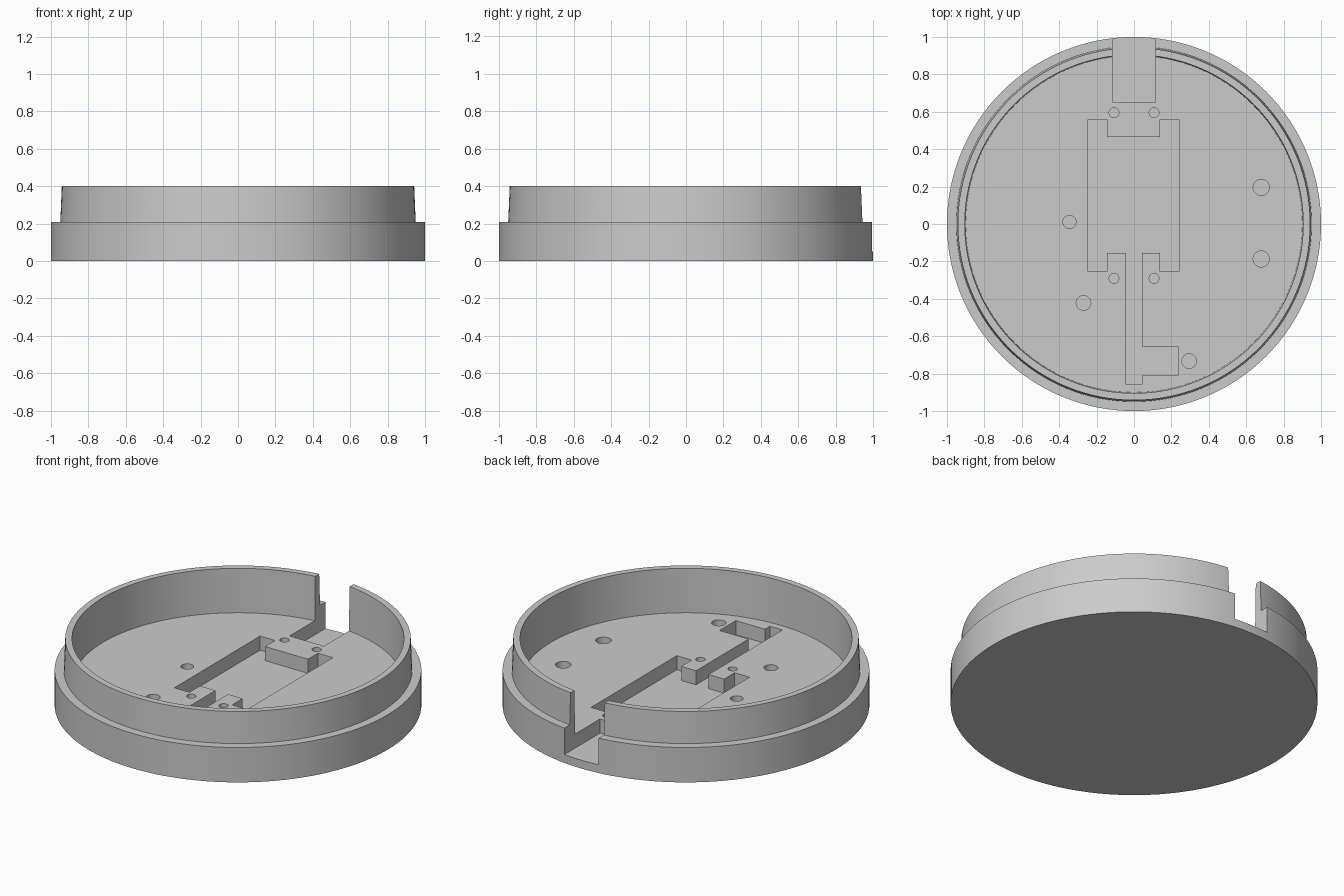
import bpy, bmesh, math

if "Cube" in bpy.data.objects:
    bpy.data.objects.remove(bpy.data.objects["Cube"])

SEG = 128
FLOOR, POCKET = 0.135, 0.05   # inner floor height, recess floor height


def make_object(name, bm):
    bmesh.ops.recalc_face_normals(bm, faces=bm.faces[:])
    mesh = bpy.data.meshes.new(name)
    bm.to_mesh(mesh)
    bm.free()
    obj = bpy.data.objects.new(name, mesh)
    bpy.context.collection.objects.link(obj)
    return obj


def circle(x, y, r, n):
    return [(x + r * math.cos(2 * math.pi * i / n),
             y + r * math.sin(2 * math.pi * i / n)) for i in range(n)]


def skin(bm, loops):
    """Join a stack of equal point loops and cap both ends."""
    rings = [[bm.verts.new(p) for p in loop] for loop in loops]
    for a, b in zip(rings, rings[1:]):
        n = len(a)
        for i in range(n):
            bm.faces.new((a[i], a[(i + 1) % n], b[(i + 1) % n], b[i]))
    bm.faces.new(rings[0][::-1])
    bm.faces.new(rings[-1])


def prism(bm, outline, z0, z1):
    skin(bm, [[(x, y, z) for x, y in outline] for z in (z0, z1)])


# Round tray: base, shoulder, tapered lip, inner wall and floor
profile = [(1.0, 0), (1.0, 0.21), (0.95, 0.21), (0.942, 0.4),
           (0.905, 0.4), (0.9, FLOOR)]
bm = bmesh.new()
skin(bm, [[(x, y, z) for x, y in circle(0, 0, r, SEG)] for r, z in profile])
tray = make_object("round_tray", bm)

# Recesses in the floor
cut = bmesh.new()
pocket = [(-0.245, 0.56), (-0.145, 0.56), (-0.145, 0.465), (0.14, 0.465),
          (0.14, 0.56), (0.24, 0.56), (0.24, -0.255), (0.14, -0.255),
          (0.14, -0.155), (0.042, -0.155), (0.042, -0.655), (0.235, -0.655),
          (0.235, -0.81), (0.042, -0.81), (0.042, -0.857), (-0.042, -0.857),
          (-0.042, -0.155), (-0.145, -0.155), (-0.145, -0.255),
          (-0.245, -0.255)]
prism(cut, pocket, POCKET, 0.2)

# Notch through the back wall
prism(cut, [(-0.114, 0.653), (0.114, 0.653), (0.114, 1.1), (-0.114, 1.1)],
      POCKET, 0.5)

# Pin holes beside the pocket, then the larger screw holes
holes = [(sx * 0.107, y, 0.026) for sx in (-1, 1) for y in (0.595, -0.29)]
holes += [(0.68, 0.196, 0.043), (0.68, -0.187, 0.043), (-0.345, 0.011, 0.035),
          (-0.27, -0.422, 0.039), (0.295, -0.733, 0.039)]
for x, y, r in holes:
    prism(cut, circle(x, y, r, 32), POCKET, 0.2)
cutter = make_object("recess_cutter", cut)
cutter.hide_render = True

# Cut the recesses, then remove the cutter
mod = tray.modifiers.new("recesses", 'BOOLEAN')
mod.operation = 'DIFFERENCE'
mod.solver = 'EXACT'
mod.object = cutter
bpy.context.view_layer.objects.active = tray
tray.select_set(True)
cutter.select_set(False)
bpy.ops.object.modifier_apply(modifier=mod.name)
bpy.data.objects.remove(cutter)

# Single grey finish with crisp edges
grey = bpy.data.materials.new("plain_grey")
grey.diffuse_color = (0.6, 0.6, 0.6, 1)
grey.use_nodes = True
grey.node_tree.nodes["Principled BSDF"].inputs["Base Color"].default_value = grey.diffuse_color
tray.data.materials.clear()
tray.data.materials.append(grey)
bpy.ops.object.shade_smooth_by_angle(angle=math.radians(30))
